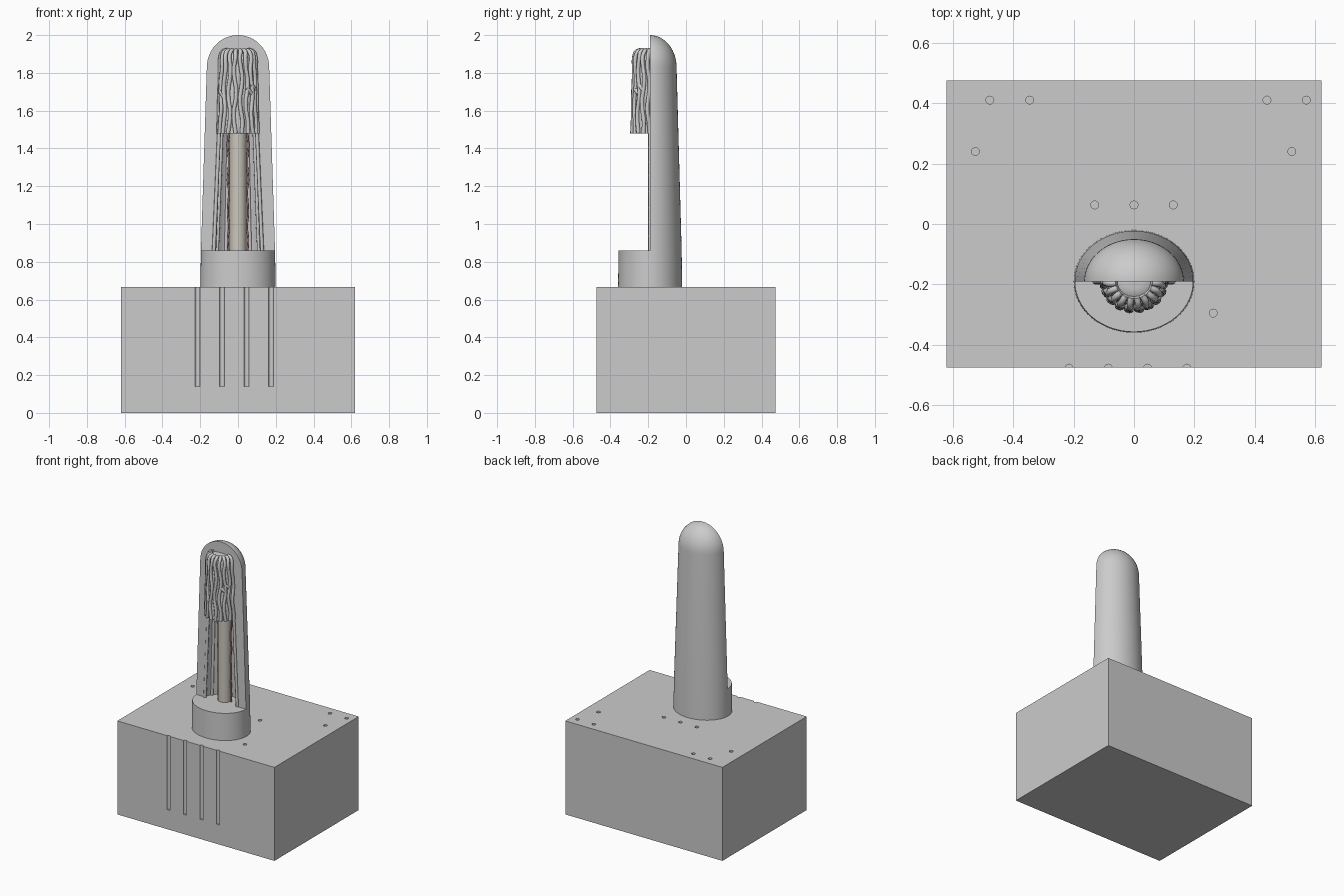
import bpy, bmesh, math, random
from mathutils import Matrix

if "Cube" in bpy.data.objects:
    bpy.data.objects.remove(bpy.data.objects["Cube"])

random.seed(4)
CY = -0.19          # centre line of the column
CUT = 1.48          # lower edge of the vessel cap
FLOOR = 0.86        # top of the collar


def mesh_object(name, bm):
    bmesh.ops.recalc_face_normals(bm, faces=bm.faces)
    me = bpy.data.meshes.new(name)
    bm.to_mesh(me)
    bm.free()
    ob = bpy.data.objects.new(name, me)
    bpy.context.collection.objects.link(ob)
    return ob


def loft(name, rings, sides=64, cy=CY):
    """Closed elliptical column through (z, rx, ry) rings."""
    bm = bmesh.new()
    loops = []
    for z, rx, ry in rings:
        loops.append([bm.verts.new((rx * math.cos(2 * math.pi * i / sides),
                                    cy + ry * math.sin(2 * math.pi * i / sides), z))
                      for i in range(sides)])
    for a, b in zip(loops, loops[1:]):
        for i in range(sides):
            j = (i + 1) % sides
            bm.faces.new((a[i], a[j], b[j], b[i]))
    bm.faces.new(loops[0])
    bm.faces.new(loops[-1])
    return mesh_object(name, bm)


def block(name, lo, hi):
    bm = bmesh.new()
    bmesh.ops.create_cube(bm, size=1)
    for v in bm.verts:
        v.co = [l + (c + 0.5) * (h - l) for c, l, h in zip(v.co, lo, hi)]
    return mesh_object(name, bm)


def bake(ob):
    """Replace an object's mesh by its evaluated result."""
    deps = bpy.context.evaluated_depsgraph_get()
    me = bpy.data.meshes.new_from_object(ob.evaluated_get(deps))
    ob.modifiers.clear()
    ob.data = me


def cut(ob, cutter):
    mod = ob.modifiers.new("cut", 'BOOLEAN')
    mod.operation, mod.solver, mod.object = 'DIFFERENCE', 'EXACT', cutter
    bake(ob)
    bpy.data.objects.remove(cutter)


def tubes(name, paths, radius):
    """One object made of round tubes along smooth paths."""
    cu = bpy.data.curves.new(name, 'CURVE')
    cu.dimensions = '3D'
    cu.bevel_depth, cu.bevel_resolution = radius, 2
    cu.resolution_u, cu.use_fill_caps = 4, True
    for path in paths:
        sp = cu.splines.new('BEZIER')
        sp.bezier_points.add(len(path) - 1)
        for p, co in zip(sp.bezier_points, path):
            p.co = co
            p.handle_left_type = p.handle_right_type = 'AUTO'
    tmp = bpy.data.objects.new(name + "_path", cu)
    bpy.context.collection.objects.link(tmp)
    deps = bpy.context.evaluated_depsgraph_get()
    me = bpy.data.meshes.new_from_object(tmp.evaluated_get(deps))
    bpy.data.objects.remove(tmp)
    ob = bpy.data.objects.new(name, me)
    bpy.context.collection.objects.link(ob)
    return ob


def smooth(ob, angle=35):
    bpy.ops.object.select_all(action='DESELECT')
    ob.select_set(True)
    bpy.context.view_layer.objects.active = ob
    bpy.ops.object.shade_smooth_by_angle(angle=math.radians(angle))


def colour(ob, rgb):
    mat = bpy.data.materials.new(ob.name)
    mat.diffuse_color = (*rgb, 1)
    mat.use_nodes = True
    mat.node_tree.nodes["Principled BSDF"].inputs["Base Color"].default_value = mat.diffuse_color
    ob.data.materials.clear()
    ob.data.materials.append(mat)


# tissue block with narrow pits; the front row is sliced open as grooves
base = block("tissue_block", (-0.62, -0.475, 0), (0.62, 0.475, 0.667))
pits = [(x, -0.477) for x in (-0.215, -0.085, 0.045, 0.175)]
pits += [(x, 0.063) for x in (-0.13, 0, 0.13)]
pits += [(x, 0.41) for x in (-0.477, -0.345, 0.44, 0.57)]
pits += [(-0.525, 0.24), (0.522, 0.24), (0.262, -0.295)]
bm = bmesh.new()
for x, y in pits:
    bmesh.ops.create_cone(bm, cap_ends=True, segments=16, radius1=0.013, radius2=0.013,
                          depth=0.6, matrix=Matrix.Translation((x, y, 0.44)))
cut(base, mesh_object("pit_cutter", bm))
smooth(base)

# column wall: tapered shaft with a dome, front half cut away above the collar
rings = [(0.64, 0.2, 0.17), (FLOOR, 0.196, 0.167), (1.83, 0.165, 0.14)]
for i in range(1, 13):
    a = math.radians(min(90 * i / 12, 89))
    rings.append((1.83 + 0.17 * math.sin(a), 0.165 * math.cos(a), 0.14 * math.cos(a)))
wall = loft("column_wall", rings)
cut(wall, block("front_cutter", (-0.5, -0.8, FLOOR), (0.5, CY, 2.2)))

# hollow channel behind the cut face
cut(wall, loft("channel_cutter", [(FLOOR, 0.128, 0.11), (CUT, 0.1, 0.085)], 48))
smooth(wall)

# central duct, set back inside the channel
duct = loft("central_duct", [(FLOOR - 0.01, 0.045, 0.045), (CUT + 0.02, 0.045, 0.045)], 32, -0.15)
smooth(duct)
colour(duct, (0.6, 0.57, 0.51))

# vessels lining the channel
paths = []
for k in range(7):
    a = math.pi * k / 6
    paths.append([((0.128 - 0.028 * t) * math.cos(a), CY + (0.11 - 0.025 * t) * math.sin(a),
                   FLOOR - 0.01 + t * (CUT - FLOOR + 0.02)) for t in (0, 0.5, 1)])
smooth(tubes("channel_vessels", paths, 0.01), 60)

# thin coloured vessels on both sides of the duct
paths = []
for s in (-1, 1):
    paths.append([(s * (0.051 + 0.004 * math.sin(2.3 * i)), -0.15, FLOOR + 0.062 * i)
                  for i in range(11)])
red = tubes("fine_vessels", paths, 0.005)
smooth(red, 60)
colour(red, (0.55, 0.3, 0.28))

# rounded core of the vessel cap
core = loft("cap_core", [(CUT, 0.1, 0.092), (1.7, 0.096, 0.086), (1.86, 0.088, 0.078),
                         (1.895, 0.08, 0.07), (1.915, 0.062, 0.054), (1.922, 0.03, 0.026)], 48)
smooth(core, 50)


# wavy vessels over the cap, with short cross links
def on_cap(a, z, scale=1.0):
    t = (z - CUT) / 0.45
    return ((0.104 - 0.012 * t) * scale * math.cos(a),
            CY + (0.096 - 0.012 * t) * scale * math.sin(a), z)


paths = []
count = 10
for k in range(count):
    a = -math.pi * (0.03 + 0.94 * k / (count - 1))
    phase = random.uniform(0, 6)
    path = [on_cap(a + 0.07 * math.sin(phase + 1.5 * i), CUT + 0.01 + 0.056 * i) for i in range(8)]
    path[0] = (path[0][0], path[0][1], CUT)
    path += [on_cap(a, 1.912, 0.88), on_cap(a, 1.922, 0.62)]
    paths.append(path)
for k, z in ((1, 1.71), (2, 1.69), (7, 1.67), (8, 1.7)):
    a = -math.pi * (0.03 + 0.94 * k / (count - 1))
    paths.append([on_cap(a - 0.35 * t, z + 0.03 * t) for t in (0, 0.5, 1)])
smooth(tubes("cap_vessels", paths, 0.011), 60)
